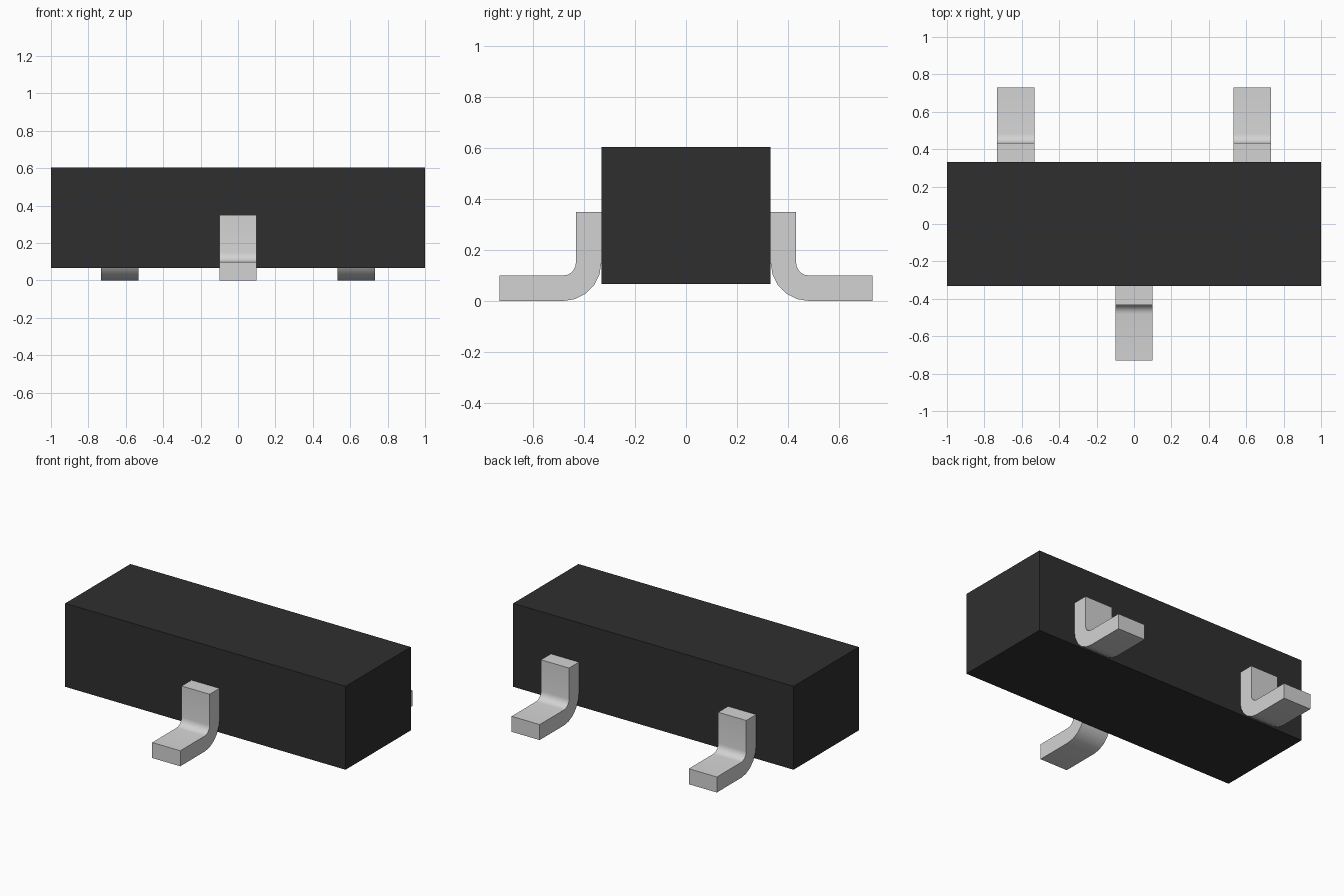
import bpy, bmesh, math

if "Cube" in bpy.data.objects:
    bpy.data.objects.remove(bpy.data.objects["Cube"])


def material(name, rgb):
    m = bpy.data.materials.new(name)
    m.diffuse_color = (*rgb, 1.0)
    m.use_nodes = True
    m.node_tree.nodes["Principled BSDF"].inputs["Base Color"].default_value = m.diffuse_color
    return m


BLACK = material("black plastic", (0.028, 0.028, 0.028))
METAL = material("tinned metal", (0.65, 0.65, 0.65))


def extrude_x(name, profile, x0, x1, mat):
    """Solid made by sweeping a (y, z) profile along x."""
    bm = bmesh.new()
    face = bm.faces.new([bm.verts.new((x0, y, z)) for y, z in profile])
    swept = bmesh.ops.extrude_face_region(bm, geom=[face])["geom"]
    moved = [v for v in swept if isinstance(v, bmesh.types.BMVert)]
    bmesh.ops.translate(bm, verts=moved, vec=(x1 - x0, 0, 0))
    bmesh.ops.recalc_face_normals(bm, faces=bm.faces[:])
    me = bpy.data.meshes.new(name)
    bm.to_mesh(me)
    bm.free()
    me.materials.append(mat)
    ob = bpy.data.objects.new(name, me)
    bpy.context.collection.objects.link(ob)
    return ob


# Package body
BODY_Y, BODY_LOW, BODY_TOP = 0.332, 0.066, 0.604
extrude_x("body", [(-BODY_Y, BODY_LOW), (BODY_Y, BODY_LOW),
                   (BODY_Y, BODY_TOP), (-BODY_Y, BODY_TOP)], -1, 1, BLACK)

# Bent lead profile: upright against the body, rounded bend, flat foot
THICK, LEAD_TOP, TOE, R_IN = 0.1, 0.35, 0.731, 0.05
R_OUT = R_IN + THICK
CY, CZ = BODY_Y + R_OUT, R_OUT


def arc(radius, steps):
    pts = []
    for i in range(steps + 1):
        a = math.pi + (math.pi / 2) * i / steps
        pts.append((CY + radius * math.cos(a), CZ + radius * math.sin(a)))
    return pts


lead_profile = ([(BODY_Y, LEAD_TOP)] + arc(R_OUT, 5)
                + [(TOE, 0), (TOE, THICK)] + arc(R_IN, 5)[::-1]
                + [(BODY_Y + THICK, LEAD_TOP)])

# One lead in front, two behind
for name, x, side in (("front_lead", 0, -1), ("back_lead_left", -0.632, 1),
                      ("back_lead_right", 0.632, 1)):
    lead = extrude_x(name, [(side * y, z) for y, z in lead_profile],
                     x - 0.1, x + 0.1, METAL)
    bpy.ops.object.select_all(action="DESELECT")
    lead.select_set(True)
    bpy.context.view_layer.objects.active = lead
    bpy.ops.object.shade_smooth_by_angle(angle=math.radians(30))
